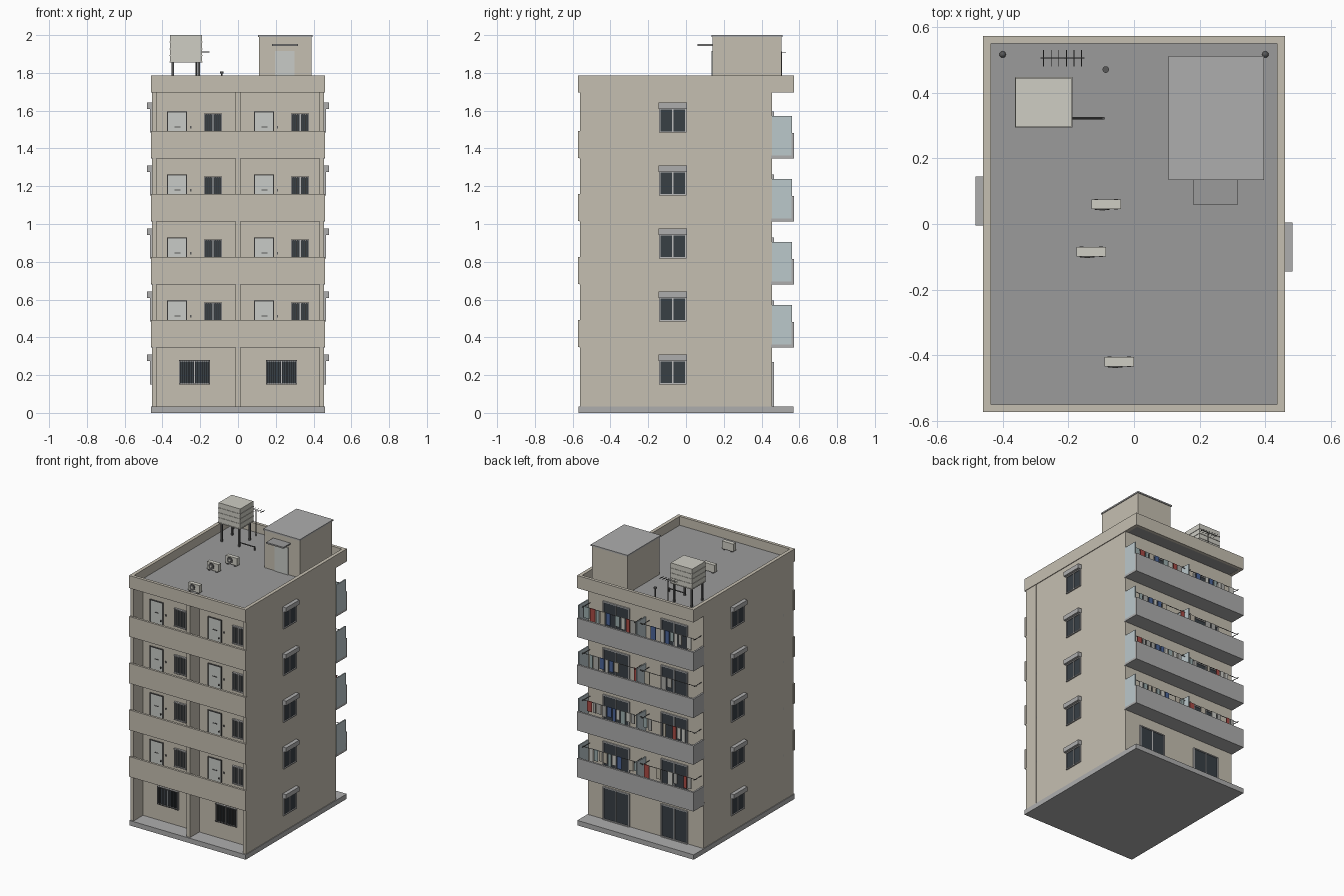
import bpy, bmesh, math, random
from mathutils import Matrix, Vector

if "Cube" in bpy.data.objects:
    bpy.data.objects.remove(bpy.data.objects["Cube"])

random.seed(4)
T = Matrix.Translation


def mat(name, r, g, b):
    m = bpy.data.materials.new(name)
    m.diffuse_color = (r, g, b, 1)
    m.use_nodes = True
    m.node_tree.nodes["Principled BSDF"].inputs["Base Color"].default_value = m.diffuse_color
    return m


WALL = mat("plaster", .56, .52, .44)
TRIM = mat("concrete", .42, .42, .42)
ROOF = mat("roof_grey", .33, .33, .33)
DARK = mat("dark_glass", .04, .05, .06)
FRAME = mat("frame_grey", .5, .5, .5)
METAL = mat("dark_metal", .1, .1, .1)
PALE = mat("pale_paint", .62, .61, .55)
DOOR = mat("door_paint", .58, .6, .57)
PANEL = mat("screen_panel", .5, .58, .6)
CLOTH = [mat("cloth_white", .6, .6, .56), mat("cloth_grey", .4, .4, .38), mat("cloth_red", .4, .07, .06),
         mat("cloth_blue", .07, .13, .32), mat("cloth_teal", .33, .42, .42), mat("cloth_beige", .5, .46, .38)]


def finish(name, bm, material):
    me = bpy.data.meshes.new(name)
    bm.to_mesh(me)
    bm.free()
    me.materials.append(material)
    ob = bpy.data.objects.new(name, me)
    bpy.context.collection.objects.link(ob)
    return ob


def boxes(name, material, items, M=Matrix()):
    """One object from boxes given as (x0, x1, y0, y1, z0, z1)."""
    bm = bmesh.new()
    for x0, x1, y0, y1, z0, z1 in items:
        S = Matrix.Diagonal((x1 - x0, y1 - y0, z1 - z0, 1))
        bmesh.ops.create_cube(bm, size=1, matrix=M @ T(((x0 + x1) / 2, (y0 + y1) / 2, (z0 + z1) / 2)) @ S)
    return finish(name, bm, material)


def rods(name, material, items, sides=8):
    """One object from rods given as (start, end, radius)."""
    bm = bmesh.new()
    for a, b, r in items:
        a, b = Vector(a), Vector(b)
        R = (b - a).to_track_quat('Z', 'Y').to_matrix().to_4x4()
        bmesh.ops.create_cone(bm, cap_ends=True, segments=sides, radius1=r, radius2=r,
                              depth=(b - a).length, matrix=T((a + b) / 2) @ R)
    return finish(name, bm, material)


def window(name, w, h, M, bars=0):
    """Window facing local -y, centred on x, sill at z = 0."""
    a, f = w / 2, .007
    boxes(name + "_glass", DARK, [(-a + f, a - f, -.004, .002, f, h - f)], M)
    boxes(name + "_frame", FRAME, [(-a, -a + f, -.01, .002, 0, h), (a - f, a, -.01, .002, 0, h),
                                   (-a + f, a - f, -.01, .002, 0, f), (-a + f, a - f, -.01, .002, h - f, h),
                                   (-.003, .003, -.008, .002, f, h - f)], M)
    if bars:
        xs = [-a + w * (i + .5) / bars for i in range(bars)]
        boxes(name + "_bars", METAL if w > .12 else FRAME,
              [(x - .0015, x + .0015, -.014, -.009, 0, h) for x in xs]
              + [(-a, a, -.014, -.009, z - .002, z + .002) for z in (.004, h - .004)], M)


PITCH = .3335
FLOORS = [.345 + PITCH * i for i in range(4)]

# Base, core, front fins and roof
boxes("base_slab", TRIM, [(-.46, .46, -.57, .57, 0, .035)])
boxes("main_block", WALL, [(-.455, .455, -.455, .455, .035, 1.70)])
boxes("front_fins", WALL, [(x0, x1, -.56, -.455, .035, 1.70)
                           for x0, x1 in ((-.456, -.432), (-.013, .013), (.432, .456))])
boxes("roof_slab", ROOF, [(-.44, .44, -.555, .555, 1.697, 1.722)])
boxes("roof_parapet", WALL, [(-.46, -.435, -.572, .572, 1.695, 1.785), (.435, .46, -.572, .572, 1.695, 1.785),
                             (-.435, .435, -.572, -.55, 1.695, 1.785), (-.435, .435, .55, .572, 1.695, 1.785)])

# Front walkways and rear balconies
boxes("walkway_floors", TRIM, [(-.455, .455, -.565, -.45, z, z + .016) for z in FLOORS])
boxes("walkway_parapets", WALL, [(-.46, .46, -.572, -.556, z + .003, z + .147) for z in FLOORS])
boxes("balcony_floors", TRIM, [(-.46, .46, .45, .565, z, z + .016) for z in FLOORS])
boxes("balcony_parapets", TRIM, [b for z in FLOORS for b in (
    (-.46, .46, .558, .572, z, z + .135), (-.46, -.448, .455, .558, z, z + .135))])
boxes("balcony_screens", PANEL, [(x - .004, x + .004, .455, .56, z + .016, z + .225)
                                 for z in FLOORS for x in (0, .456)])

# Side windows with hoods, turned half round on the left
for side, ang in (("right", 90), ("left", -90)):
    for i in range(5):
        R = Matrix.Rotation(math.radians(ang), 4, 'Z')
        M = R @ T((-.07, -.455, .15 + PITCH * i))
        window(f"{side}_window_{i}", .145, .128, M)
        boxes(f"{side}_window_hood_{i}", TRIM, [(-.075, .075, -.027, .002, .126, .158)], M)

# Each flat: front door and window, rear sliding door
for cx in (-.23, .23):
    window("ground_window", .165, .13, T((cx, -.455, .15)), bars=14)
    for z in [.035] + FLOORS:
        rear = T((cx, .455, z + (.014 if z > .1 else 0))) @ Matrix.Rotation(math.pi, 4, 'Z')
        window("rear_sliding_door", .21, .235, rear)
    for z in FLOORS:
        dx = cx - .0925
        boxes("front_door", DOOR, [(dx - .048, dx + .048, -.461, -.45, z + .016, z + .246)])
        boxes("front_door_frame", METAL, [(dx - .053, dx - .048, -.464, -.45, z + .016, z + .251),
                                          (dx + .048, dx + .053, -.464, -.45, z + .016, z + .251),
                                          (dx - .048, dx + .048, -.464, -.45, z + .246, z + .251)])
        boxes("door_fittings", METAL, [(dx - .014, dx + .018, -.464, -.46, z + .166, z + .171),
                                       (dx + .035, dx + .041, -.470, -.46, z + .115, z + .125),
                                       (dx + .068, dx + .075, -.461, -.45, z + .160, z + .172)])
        window("front_window", .095, .13, T((cx + .0975, -.455, z + .11)), bars=8)

# Laundry rods, brackets and clothes
for z in FLOORS:
    zr = z + .205
    rods("laundry_rod", METAL, [((-.45, .525, zr), (.45, .525, zr), .0025)]
         + [((x, .455, zr), (x, .54, zr), .0025) for x in (-.44, -.03, .03, .44)], 6)
    x = -.41
    while x < .4:
        w = random.uniform(.022, .042)
        if random.random() < .62 and not -.045 < x < .01:
            h = random.uniform(.06, .1)
            boxes("hanging_cloth", random.choice(CLOTH), [(x, x + w, .523, .528, zr - h, zr + .003)])
        x += w + .008

# Stair house with canopy and door
boxes("stair_house", WALL, [(.11, .39, .14, .505, 1.72, 1.99)])
boxes("stair_house_roof", TRIM, [(.105, .395, .134, .511, 1.99, 2.0)])
boxes("stair_house_canopy", ROOF, [(.18, .317, .06, .142, 1.942, 1.952)])
boxes("stair_house_door", DOOR, [(.195, .3, .134, .142, 1.722, 1.915)])

# Water tank with ribs, legs and outlet pipe
boxes("water_tank", PALE, [(-.36, -.19, .296, .444, 1.855, 2.0)])
boxes("water_tank_ribs", PALE, [(-.363, -.187, .293, .447, z, z + .005) for z in (1.855, 1.89, 1.925, 1.96)])
boxes("tank_legs", METAL, [(x - .006, x + .006, y - .006, y + .006, 1.72, 1.857)
                           for x in (-.345, -.208) for y in (.31, .43)])
rods("tank_pipe", METAL, [((-.22, .322, 1.86), (-.22, .322, 1.745), .004),
                          ((-.224, .322, 1.745), (-.09, .322, 1.745), .004),
                          ((-.093, .322, 1.749), (-.093, .322, 1.72), .004)])

# Aerial
rods("aerial", METAL, [((-.21, .505, 1.72), (-.21, .505, 1.912), .003), ((-.285, .505, 1.91), (-.15, .505, 1.91), .002)]
     + [((-.275 + .023 * i, .48, 1.91), (-.275 + .023 * i, .53, 1.91), .0015) for i in range(6)], 6)

# Vent and roof drains
rods("roof_vent", METAL, [((-.086, .47, 1.72), (-.086, .47, 1.802), .004), ((-.086, .47, 1.798), (-.086, .47, 1.808), .01)], 12)
for x in (-.4, .4):
    bm = bmesh.new()
    bmesh.ops.create_uvsphere(bm, u_segments=12, v_segments=8, radius=.01, matrix=T((x, .516, 1.724)))
    finish("roof_drain", bm, METAL)

# Air conditioner units
for x, y in ((-.085, .06), (-.13, -.085), (-.045, -.42)):
    boxes("aircon_unit", PALE, [(x - .045, x + .045, y - .014, y + .015, 1.728, 1.79 - .008)])
    boxes("aircon_feet", METAL, [(x + s - .006, x + s + .006, y - .016, y + .016, 1.72, 1.729) for s in (-.03, .03)])
    rods("aircon_fan", METAL, [((x - .012, y - .017, 1.755), (x - .012, y - .01, 1.755), .022)], 16)
    rods("aircon_hub", PALE, [((x - .012, y - .019, 1.755), (x - .012, y - .01, 1.755), .008)], 12)
